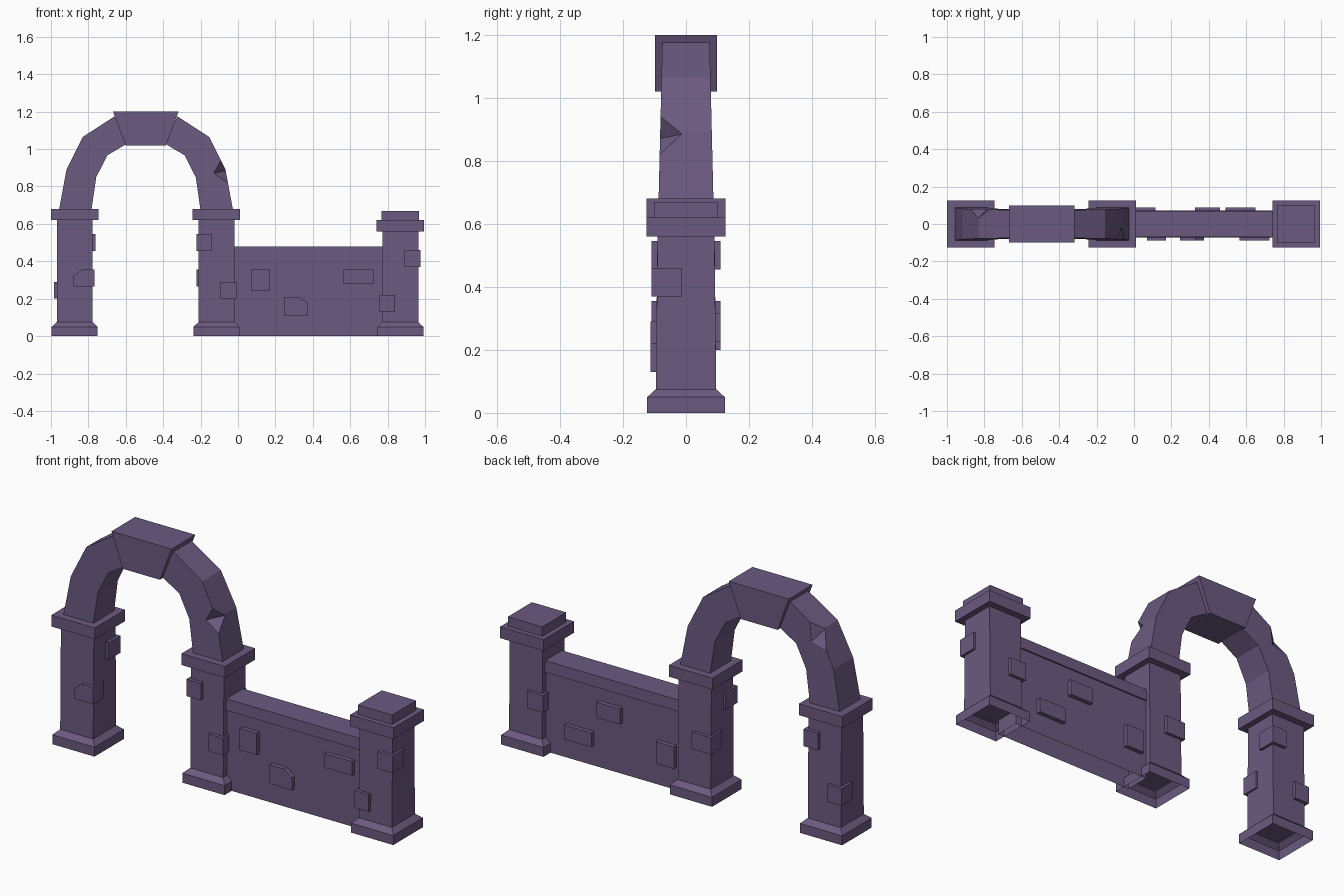
import bpy, bmesh
from mathutils import Vector

if "Cube" in bpy.data.objects:
    bpy.data.objects.remove(bpy.data.objects["Cube"])

stone = bpy.data.materials.new("purple stone")
stone.diffuse_color = (0.147, 0.102, 0.216, 1)
stone.use_nodes = True
stone.node_tree.nodes["Principled BSDF"].inputs["Base Color"].default_value = stone.diffuse_color


def finish(name, bm):
    bmesh.ops.recalc_face_normals(bm, faces=bm.faces)
    mesh = bpy.data.meshes.new(name)
    bm.to_mesh(mesh)
    bm.free()
    mesh.materials.append(stone)
    ob = bpy.data.objects.new(name, mesh)
    bpy.context.collection.objects.link(ob)
    return ob


def stack(name, cx, levels, open_bottom=False, open_top=False):
    """Square column through (z, half x, half y) levels."""
    bm = bmesh.new()
    rings = [[bm.verts.new((cx + sx * hx, sy * hy, z))
              for sx, sy in ((-1, -1), (1, -1), (1, 1), (-1, 1))]
             for z, hx, hy in levels]
    for a, b in zip(rings, rings[1:]):
        for i in range(4):
            j = (i + 1) % 4
            bm.faces.new((a[i], a[j], b[j], b[i]))
    if not open_bottom:
        bm.faces.new(rings[0][::-1])
    if not open_top:
        bm.faces.new(rings[-1])
    return finish(name, bm)


def extrude(name, outline, y0, y1):
    """Solid from an x-z outline; y0 and y1 are functions of z or numbers."""
    f0 = y0 if callable(y0) else lambda z: y0
    f1 = y1 if callable(y1) else lambda z: y1
    bm = bmesh.new()
    a = [bm.verts.new((x, f0(z), z)) for x, z in outline]
    b = [bm.verts.new((x, f1(z), z)) for x, z in outline]
    n = len(outline)
    for i in range(n):
        j = (i + 1) % n
        bm.faces.new((a[i], a[j], b[j], b[i]))
    bm.faces.new(a)
    bm.faces.new(b[::-1])
    return finish(name, bm)


def block(name, x0, x1, y0, y1, z0, z1, clip=None):
    """Brick with an optional clipped upper corner."""
    top = [(x1, z1), (x0, z1)]
    if clip == "left":
        top = [(x1, z1), (x0 + 0.045, z1), (x0, z1 - 0.035)]
    if clip == "right":
        top = [(x1, z1 - 0.035), (x1 - 0.045, z1), (x0, z1)]
    return extrude(name, [(x0, z0), (x1, z0)] + top, y0, y1)


# Pillars: stepped base, tapered shaft, cap slab
for label, cx, cap in (("left", -0.873, 0.62), ("middle", -0.115, 0.62), ("right", 0.868, 0.56)):
    stack(label + "_pillar_base", cx,
          [(0, 0.123, 0.123), (0.05, 0.123, 0.123), (0.075, 0.096, 0.096)], True)
    stack(label + "_pillar_shaft", cx,
          [(0.07, 0.096, 0.096), (cap + 0.01, 0.096, 0.09)], True, True)
    stack(label + "_pillar_cap", cx, [(cap, 0.127, 0.126), (cap + 0.06, 0.127, 0.126)])
stack("right_pillar_top", 0.868, [(0.61, 0.1, 0.1), (0.67, 0.1, 0.1)])

# Low wall and coping
stack("wall", 0.38, [(0, 0.4, 0.064), (0.43, 0.4, 0.064)], True, True)
stack("wall_coping", 0.38, [(0.42, 0.4, 0.072), (0.48, 0.4, 0.07)])

# Corner bricks on the pillars
corner_bricks = [
    (-0.88, -0.767, -0.11, -0.02, 0.265, 0.355, "left"),
    (-0.845, -0.762, 0.01, 0.11, 0.455, 0.545, None),
    (-0.983, -0.90, 0.02, 0.11, 0.2, 0.29, None),
    (-0.222, -0.14, -0.11, -0.01, 0.455, 0.545, None),
    (-0.222, -0.11, 0.02, 0.11, 0.265, 0.355, None),
    (-0.094, -0.008, -0.112, -0.02, 0.2, 0.29, None),
    (0.757, 0.84, -0.112, -0.02, 0.13, 0.22, None),
    (0.89, 0.977, -0.11, -0.012, 0.37, 0.46, None),
    (0.757, 0.85, 0.02, 0.11, 0.225, 0.315, None),
]
for i, b in enumerate(corner_bricks):
    block("pillar_brick_%d" % (i + 1), *b)

# Raised bricks on both wall faces
wall_bricks = [
    (0.07, 0.17, 0.24, 0.355, -1, None), (0.245, 0.375, 0.11, 0.21, -1, "right"),
    (0.565, 0.725, 0.28, 0.355, -1, None), (0.49, 0.65, 0.105, 0.18, 1, None),
    (0.325, 0.46, 0.27, 0.35, 1, None), (0.01, 0.115, 0.12, 0.235, 1, None),
]
for i, (x0, x1, z0, z1, side, clip) in enumerate(wall_bricks):
    y0, y1 = sorted((side * 0.05, side * 0.087))
    block("wall_brick_%d" % (i + 1), x0, x1, y0, y1, z0, z1, clip)

# Arch halves, narrowing upwards
ARCH_X = -0.492
outer = [(0.466, 0.67), (0.425, 0.89), (0.338, 1.065), (0.168, 1.175)]
inner = [(0.10, 1.03), (0.206, 0.967), (0.266, 0.85), (0.292, 0.67)]


def arch_half_depth(z):
    return 0.087 - 0.024 * (z - 0.68)


arch = {}
for label, s in (("left", -1), ("right", 1)):
    outline = [(ARCH_X + s * x, z) for x, z in outer + inner]
    arch[label] = extrude(label + "_arch_half", outline,
                          lambda z: -arch_half_depth(z), arch_half_depth)


# Chipped notches on the arch edges: two planes meeting at crease c-d
def chip(target, a, b, c, d, out):
    a, b, c, d = map(Vector, (a, b, c, d))
    m = (c + d) / 2
    pts = [m + (a - m) * 1.25, m + (b - m) * 1.25, m + (c - m) * 1.15, m + (d - m) * 1.15,
           (a + b) / 2 + Vector(out)]
    bm = bmesh.new()
    for p in pts:
        bm.verts.new(p)
    bmesh.ops.convex_hull(bm, input=bm.verts)
    cutter = finish("chip_cutter", bm)
    cutter.hide_render = True
    cutter.hide_viewport = True
    mod = target.modifiers.new("chip", "BOOLEAN")
    mod.operation = "DIFFERENCE"
    mod.solver = "EXACT"
    mod.object = cutter


chip(arch["right"], (-0.093, -0.082, 0.94), (-0.055, -0.084, 0.82),
     (-0.067, -0.015, 0.885), (-0.13, -0.083, 0.87), (0.06, -0.05, 0.01))
chip(arch["left"], (-0.775, 0.078, 1.10), (-0.87, 0.08, 0.98),
     (-0.835, 0.03, 1.06), (-0.785, 0.08, 1.00), (-0.05, 0.05, 0.04))

# Keystone
extrude("keystone", [(-0.602, 1.02), (-0.386, 1.02), (-0.318, 1.2), (-0.668, 1.2)], -0.099, 0.098)
